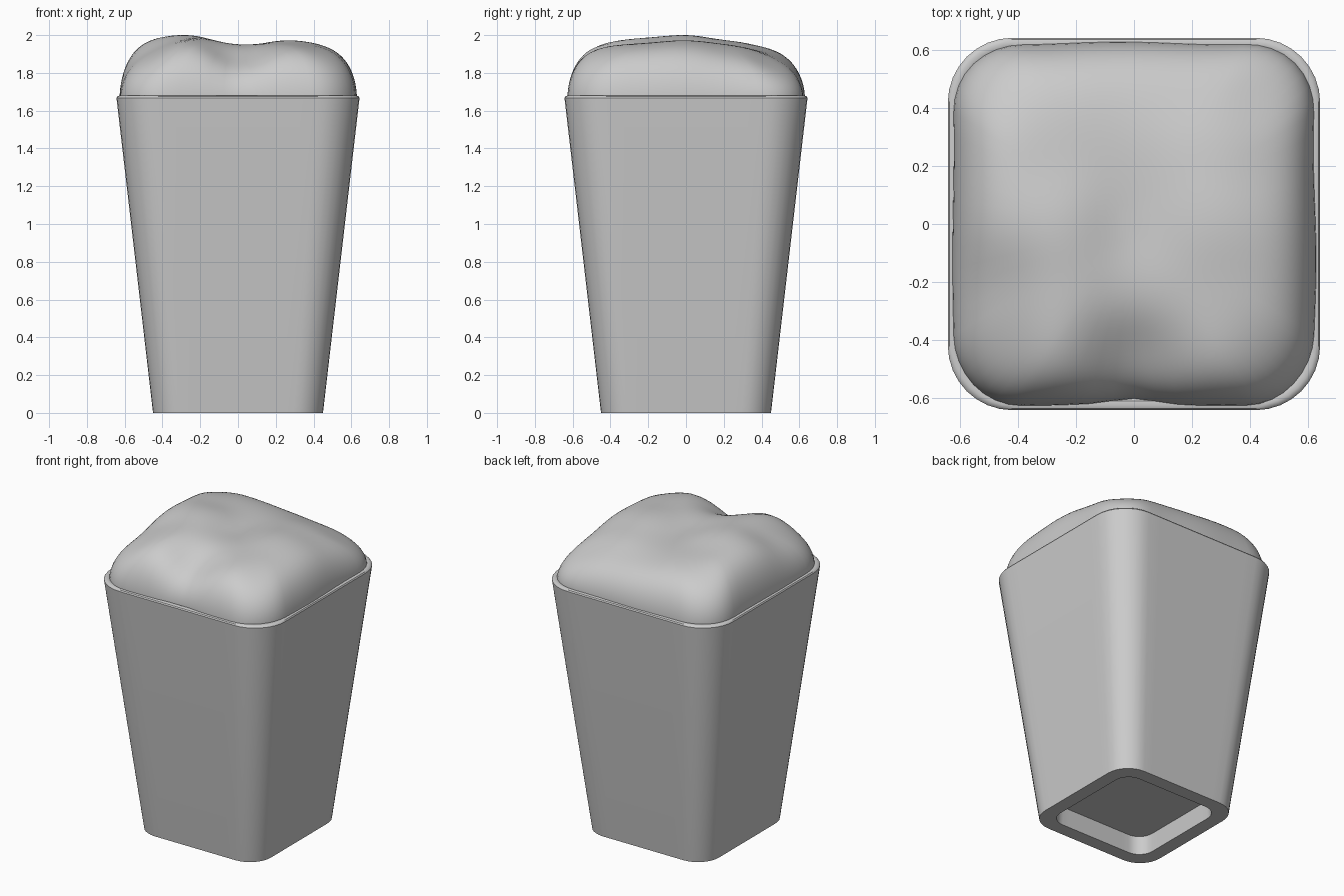
import bpy, bmesh
from math import sin, cos, pi, exp

if "Cube" in bpy.data.objects:
    bpy.data.objects.remove(bpy.data.objects["Cube"])


def outline(half, radius, seg=8, side=10):
    """Rounded square, counter-clockwise, with evenly divided sides."""
    pts, c = [], half - radius
    for q in range(4):
        a0 = q * pi / 2
        ca, sa = cos(a0), sin(a0)
        for i in range(side):
            y = -c + 2 * c * i / side
            pts.append((ca * half - sa * y, sa * half + ca * y))
        for i in range(seg):
            a = pi / 2 * i / seg
            x, y = c + radius * cos(a), c + radius * sin(a)
            pts.append((ca * x - sa * y, sa * x + ca * y))
    return pts


def loft(name, rings, cap_start, cap_end, angle):
    bm = bmesh.new()
    loops = [[bm.verts.new(p) for p in r] for r in rings]
    for a, b in zip(loops, loops[1:]):
        n = len(a)
        for i in range(n):
            j = (i + 1) % n
            bm.faces.new((a[i], a[j], b[j], b[i]))
    if cap_start:
        bm.faces.new(loops[0][::-1])
    if cap_end:
        bm.faces.new(loops[-1])
    bmesh.ops.recalc_face_normals(bm, faces=bm.faces)
    me = bpy.data.meshes.new(name)
    bm.to_mesh(me)
    bm.free()
    ob = bpy.data.objects.new(name, me)
    bpy.context.collection.objects.link(ob)
    bpy.ops.object.select_all(action='DESELECT')
    ob.select_set(True)
    bpy.context.view_layer.objects.active = ob
    bpy.ops.object.shade_smooth_by_angle(angle=angle)
    return ob


# Tapered cup: recessed base, outer wall, rounded rim, inner lip (half, radius, z)
cup = [(0.355, 0.10, 0.12), (0.36, 0.10, 0.0), (0.45, 0.155, 0.0),
       (0.642, 0.222, 1.655), (0.643, 0.223, 1.668), (0.638, 0.22, 1.676),
       (0.628, 0.215, 1.68), (0.612, 0.21, 1.678), (0.602, 0.205, 1.668),
       (0.58, 0.195, 1.50)]
loft("cup", [[(x, y, z) for x, y in outline(h, r)] for h, r, z in cup],
     True, True, pi / 5)

# Lumpy filling: control heights, rows run back to front, columns left to right
STEPS = (-0.5, -0.25, 0, 0.25, 0.5)
HEIGHTS = ((1.93, 1.94, 1.91, 1.89, 1.84),
           (1.99, 1.95, 1.93, 1.95, 1.91),
           (2.00, 2.01, 1.92, 1.98, 1.96),
           (1.91, 1.99, 1.95, 1.95, 1.95),
           (1.88, 1.99, 1.82, 1.96, 1.92))
BASE = 1.66


def lump(x, y):
    total = weight = 0
    for r, row in enumerate(HEIGHTS):
        for c, h in enumerate(row):
            d = (x - STEPS[c]) ** 2 + (y + STEPS[r]) ** 2
            w = exp(-d / (2 * 0.125 ** 2))
            total += w * h
            weight += w
    return total / weight


# Uneven edge with a notch at the front middle
edge = []
for x, y in outline(0.625, 0.24):
    k = 1 + 0.008 * sin(9 * x + 2) * cos(8 * y + 1)
    if y < 0:
        k -= 0.03 * exp(-(x / 0.1) ** 2)
    edge.append((x * k, y * k))

rings = [[(x * 0.97, y * 0.97, 1.55) for x, y in edge]]
N = 30
for i in range(N):
    t = cos(pi / 2 * i / N)
    dome = (1 - t ** 6) ** 0.5
    rings.append([(x * t, y * t, BASE + (lump(x * t, y * t) - BASE) * dome)
                  for x, y in edge])
top = max(p[2] for r in rings for p in r)
k = (2 - BASE) / (top - BASE)
rings = [[(x, y, BASE + (z - BASE) * k if z > BASE else z) for x, y, z in r]
         for r in rings]
loft("filling", rings, True, True, pi / 3)
